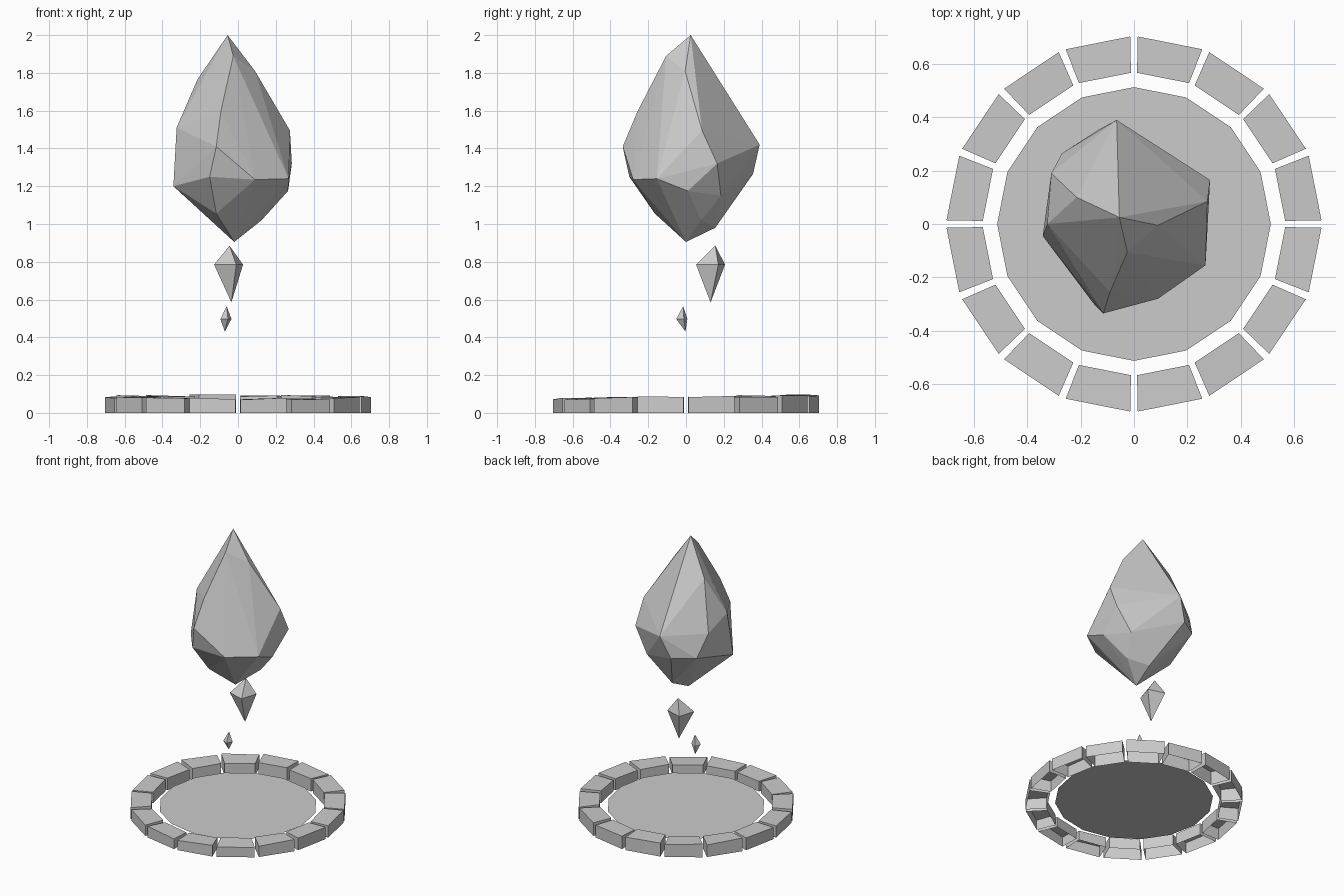
import bpy, bmesh, random
from math import sin, cos, pi, radians

if "Cube" in bpy.data.objects:
    bpy.data.objects.remove(bpy.data.objects["Cube"])

random.seed(4)


def make(name, verts, faces=None):
    """Object from points: explicit faces, or the convex hull when none are given."""
    bm = bmesh.new()
    vs = [bm.verts.new(v) for v in verts]
    if faces:
        for f in faces:
            bm.faces.new([vs[i] for i in f])
    else:
        out = bmesh.ops.convex_hull(bm, input=vs)
        junk = {e for e in out["geom_interior"] + out["geom_unused"]
                if isinstance(e, bmesh.types.BMVert)}
        bmesh.ops.delete(bm, geom=list(junk), context='VERTS')
        bmesh.ops.recalc_face_normals(bm, faces=bm.faces)
    me = bpy.data.meshes.new(name)
    bm.to_mesh(me)
    bm.free()
    ob = bpy.data.objects.new(name, me)
    bpy.context.collection.objects.link(ob)
    return ob


# Large faceted crystal: hull of its corner points, top to bottom
make("crystal", [
    (-.055, .025, 2.0), (-.025, -.105, 1.89), (.09, -.005, 1.81),
    (-.215, .10, 1.765), (-.09, -.255, 1.60), (-.325, .0, 1.51),
    (.275, .085, 1.495), (-.31, .19, 1.43), (-.065, .39, 1.42),
    (-.115, -.335, 1.41), (.285, .165, 1.32), (-.27, .265, 1.27),
    (-.13, .355, 1.265), (-.15, -.30, 1.25), (.268, -.155, 1.24),
    (.09, -.28, 1.235), (-.342, -.045, 1.20), (.265, .01, 1.175),
    (.18, .185, 1.15), (-.115, -.165, 1.055), (.125, .08, 1.02),
    (.0, .155, .98), (-.02, .0, .905)])


# Small four-sided shards below it
def shard(name, top, bottom, centre, radius, turn):
    ring = [(centre[0] + radius * cos(turn + i * pi / 2),
             centre[1] + radius * sin(turn + i * pi / 2), centre[2]) for i in range(4)]
    make(name, [top, bottom] + ring)


shard("shard_large", (-.045, .155, .885), (-.035, .13, .585), (-.05, .13, .785), .087, radians(28))
shard("shard_small", (-.06, -.015, .565), (-.07, -.003, .43), (-.064, -.022, .497), .031, radians(20))

# Flat 16-sided disc inside the ring
N = 16
make("disc", [(.513 * cos(2 * pi * i / N), .513 * sin(2 * pi * i / N), .045) for i in range(N)],
     [range(N)])

# Ring of stones with open undersides and slightly uneven tops
half = radians(10.1)
for k in range(N):
    a = 2 * pi * (k + .5) / N
    h = .083 + .009 * sin(a)
    verts = []
    for level in (0, 1):
        for r, s in ((.567, -1), (.703, -1), (.703, 1), (.567, 1)):
            z = level * (h + random.uniform(-.006, .006))
            verts.append((r * cos(a + s * half), r * sin(a + s * half), z))
    make(f"ring_stone_{k + 1:02d}", verts,
         [(4, 5, 6, 7), (0, 1, 5, 4), (1, 2, 6, 5), (2, 3, 7, 6), (3, 0, 4, 7)])
